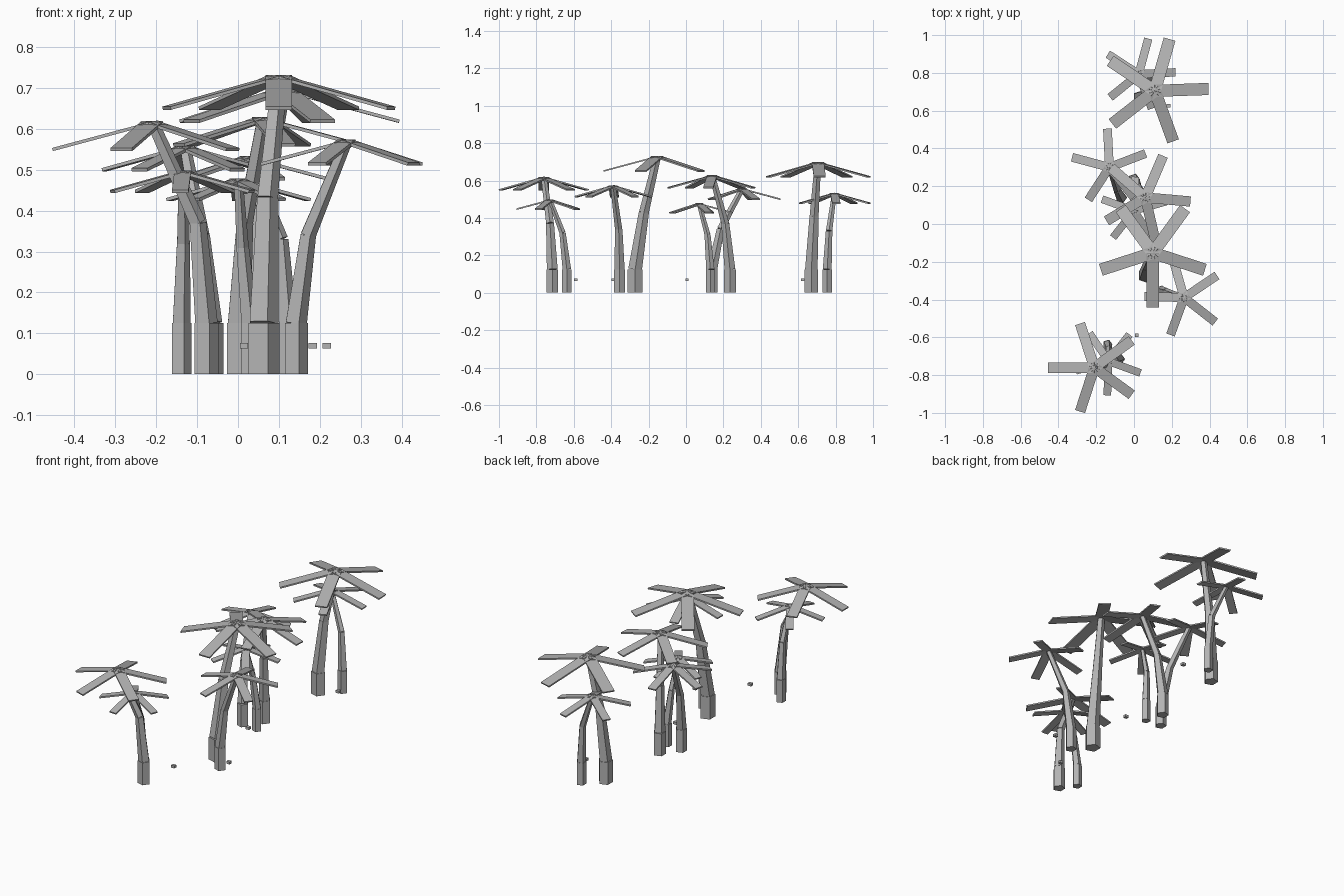
import bpy
import bmesh
from math import radians, pi
from mathutils import Vector, Matrix

cube = bpy.data.objects.get("Cube")
if cube:
    bpy.data.objects.remove(cube)

grey = bpy.data.materials.new("plain_grey")
grey.use_nodes = True
COLOUR = (0.45, 0.45, 0.45, 1)
grey.diffuse_color = COLOUR
grey.node_tree.nodes["Principled BSDF"].inputs["Base Color"].default_value = COLOUR

SIDES = 5
BASE_H = 0.125
DROOP = radians(15)


def finish(bm, name):
    mesh = bpy.data.meshes.new(name)
    bm.to_mesh(mesh)
    bm.free()
    mesh.materials.append(grey)
    obj = bpy.data.objects.new(name, mesh)
    bpy.context.collection.objects.link(obj)
    return obj


def log(bm, start, end, r1, r2):
    """Tapered five-sided log between two points."""
    axis = end - start
    tilt = Vector((0, 0, 1)).rotation_difference(axis).to_matrix().to_4x4()
    spin = Matrix.Rotation(-pi / 2, 4, "Z")
    bmesh.ops.create_cone(bm, cap_ends=True, segments=SIDES, radius1=r1, radius2=r2,
                          depth=axis.length,
                          matrix=Matrix.Translation((start + end) / 2) @ tilt @ spin)


def box(bm, size, matrix):
    bmesh.ops.create_cube(bm, size=1, matrix=matrix @ Matrix.Diagonal((*size, 1)))


def palm(label, foot, bend, top, radius, reach, turn):
    # Trunk: upright foot, leaning lower log, more strongly leaning upper log
    bm = bmesh.new()
    ground = Vector((*foot, 0))
    collar = Vector((*foot, BASE_H))
    bend, top = Vector(bend), Vector(top)
    log(bm, ground, collar, radius, radius)
    log(bm, collar, bend, radius * 0.92, radius * 0.68)
    log(bm, bend, top, radius * 0.66, radius * 0.48)
    finish(bm, label + "_trunk")

    # Crown: five drooping flat fronds
    bm = bmesh.new()
    width = reach * 0.225
    for i in range(5):
        m = (Matrix.Translation(top)
             @ Matrix.Rotation(radians(turn + 72 * i), 4, "Z")
             @ Matrix.Rotation(DROOP, 4, "Y")
             @ Matrix.Translation((reach * 0.515, 0, 0)))
        box(bm, (reach * 1.03, width, 0.008), m)
    finish(bm, label + "_fronds")


# label, foot, bend, top, trunk radius, frond reach, frond turn
PALMS = [
    ("front_tall_palm", (-.08, -.715), (-.10, -.727, .37), (-.21, -.76, .615), .033, .245, 36),
    ("front_short_palm", (-.14, -.637), (-.135, -.66, .32), (-.135, -.727, .495), .026, .18, -20),
    ("left_palm", (.14, -.355), (.17, -.36, .34), (.265, -.39, .57), .031, .21, 34),
    ("tallest_palm", (.06, -.272), (.07, -.225, .43), (.10, -.153, .728), .042, .29, -18),
    ("middle_short_palm", (.027, .13), (.01, .115, .31), (0, .07, .475), .025, .18, 16),
    ("right_palm", (-.067, .14), (-.09, .185, .34), (-.13, .30, .555), .031, .205, 21),
    ("middle_palm", (0, .235), (.015, .21, .37), (.06, .14, .625), .033, .24, -5),
    ("back_tall_palm", (.03, .67), (.055, .685, .41), (.11, .705, .695), .038, .285, 2),
    ("back_short_palm", (.12, .755), (.105, .765, .33), (.025, .793, .53), .027, .195, 3),
]
for row in PALMS:
    palm(*row)

# Small floating cubes
for i, (x, y) in enumerate([(.015, -.59), (.217, -.39), (.06, .005), (.183, .625)]):
    bm = bmesh.new()
    box(bm, (.02, .018, .014), Matrix.Translation((x, y, .07)))
    finish(bm, "small_cube_%d" % (i + 1))
